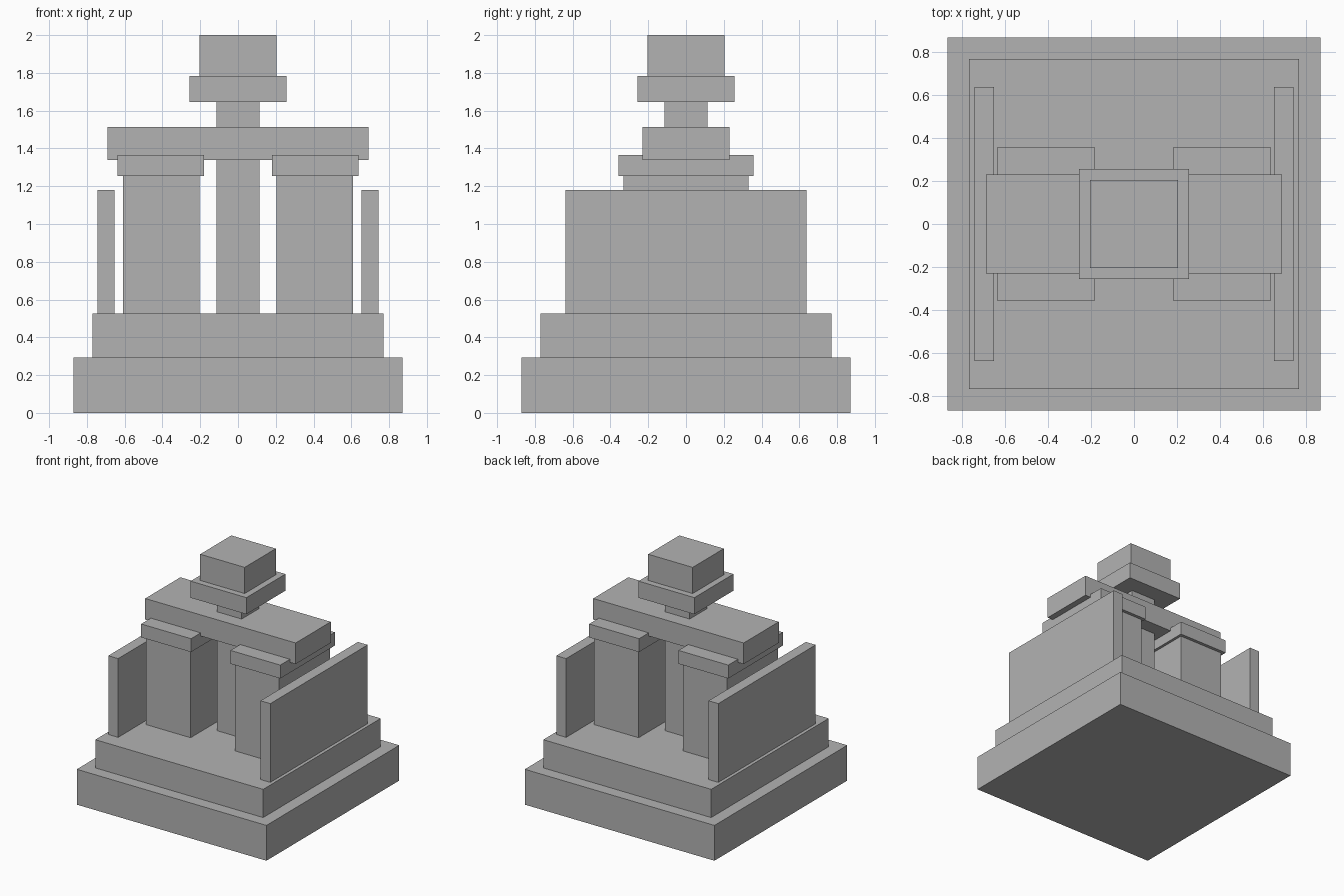
import bpy

cube = bpy.data.objects.get("Cube")
if cube:
    bpy.data.objects.remove(cube, do_unlink=True)

# Single stone colour
stone = bpy.data.materials.new("stone_grey")
stone.use_nodes = True
GREY = (0.45, 0.45, 0.45, 1)
stone.diffuse_color = GREY
stone.node_tree.nodes["Principled BSDF"].inputs["Base Color"].default_value = GREY


def block(name, x, y, z):
    """Box spanning the (low, high) ranges x and z, and -y to y."""
    bpy.ops.mesh.primitive_cube_add(size=1)
    ob = bpy.context.object
    ob.name = name
    ob.location = (sum(x) / 2, 0, sum(z) / 2)
    ob.scale = (x[1] - x[0], 2 * y, z[1] - z[0])
    bpy.ops.object.transform_apply(location=True, rotation=False, scale=True)
    ob.data.materials.append(stone)
    return ob


def centred(name, half_x, half_y, z):
    return block(name, (-half_x, half_x), half_y, z)


def pair(name, x, y, z):
    """Matching blocks on the left (+x) and right (-x)."""
    block("left_" + name, x, y, z)
    block("right_" + name, (-x[1], -x[0]), y, z)


# Stepped base
FLOOR = 0.527
centred("base_slab", 0.87, 0.87, (0, 0.293))
centred("upper_step", 0.77, 0.77, (0.293, FLOOR))

# Side walls, pillars and their caps
pair("side_wall", (0.653, 0.743), 0.638, (FLOOR, 1.18))
pair("pillar", (0.203, 0.61), 0.331, (FLOOR, 1.253))
pair("pillar_cap", (0.181, 0.638), 0.357, (1.253, 1.364))

# Central post running through the cross beam
centred("centre_post", 0.114, 0.114, (FLOOR, 1.645))
centred("cross_beam", 0.69, 0.23, (1.338, 1.513))

# Crowning blocks
centred("crown_collar", 0.256, 0.256, (1.645, 1.783))
centred("crown_block", 0.204, 0.204, (1.783, 2.0))
